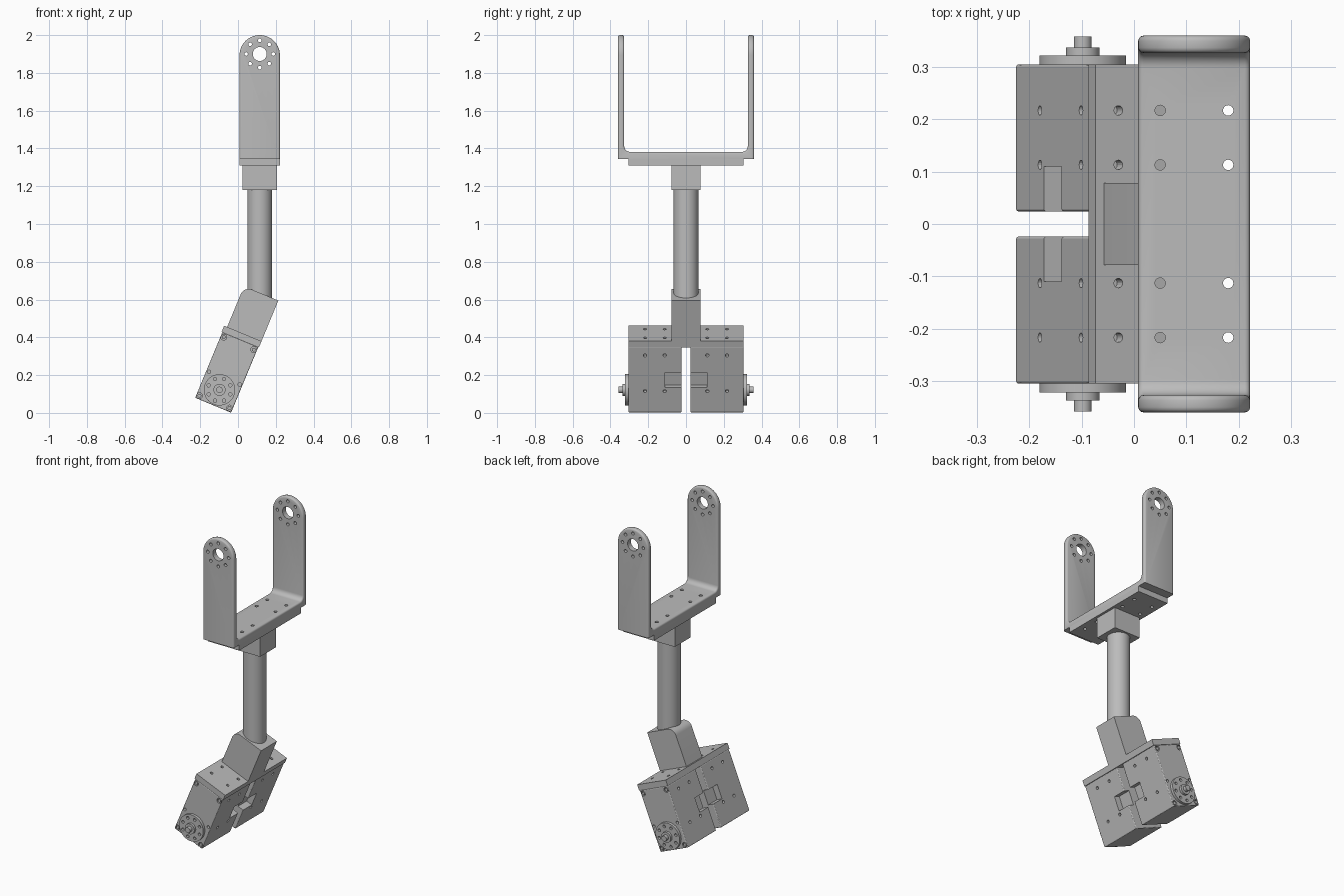
import bpy, bmesh
from math import radians, pi, sin, cos
from mathutils import Matrix, Vector

cube = bpy.data.objects.get("Cube")
if cube:
    bpy.data.objects.remove(cube, do_unlink=True)

grey = bpy.data.materials.new("light grey metal")
grey.use_nodes = True
COLOUR = (0.5, 0.5, 0.5, 1)
grey.diffuse_color = COLOUR
grey.node_tree.nodes["Principled BSDF"].inputs["Base Color"].default_value = COLOUR

TILT = radians(22.5)
PIVOT = (-0.098, 0, 0.122)      # shaft axis of the tilted lower unit


def add_box(bm, x0, x1, y0, y1, z0, z1):
    m = Matrix.Translation(((x0 + x1) / 2, (y0 + y1) / 2, (z0 + z1) / 2))
    m = m @ Matrix.Diagonal((abs(x1 - x0), abs(y1 - y0), abs(z1 - z0), 1))
    bmesh.ops.create_cube(bm, size=1, matrix=m)


def add_cyl(bm, centre, r, length, axis, sides=20):
    turn = {"X": Matrix.Rotation(pi / 2, 4, "Y"),
            "Y": Matrix.Rotation(pi / 2, 4, "X"),
            "Z": Matrix.Identity(4)}[axis]
    bmesh.ops.create_cone(bm, cap_ends=True, segments=sides, radius1=r, radius2=r,
                          depth=length, matrix=Matrix.Translation(centre) @ turn)


def add_prism(bm, points, direction):
    face = bm.faces.new([bm.verts.new(p) for p in points])
    out = bmesh.ops.extrude_face_region(bm, geom=[face])
    moved = [v for v in out["geom"] if isinstance(v, bmesh.types.BMVert)]
    bmesh.ops.translate(bm, verts=moved, vec=Vector(direction))
    bmesh.ops.recalc_face_normals(bm, faces=bm.faces)


def arc(cx, cz, r, start, end, n):
    angles = [radians(start + (end - start) * i / n) for i in range(n + 1)]
    return [(cx + r * cos(a), cz + r * sin(a)) for a in angles]


def make(name, bm, bevel=0, tilted=False):
    mesh = bpy.data.meshes.new(name)
    bm.to_mesh(mesh)
    bm.free()
    mesh.materials.append(grey)
    obj = bpy.data.objects.new(name, mesh)
    bpy.context.collection.objects.link(obj)
    if tilted:
        obj.location = PIVOT
        obj.rotation_euler = (0, TILT, 0)
    if bevel:
        mod = obj.modifiers.new("bevel", "BEVEL")
        mod.width, mod.segments = bevel, 3
        mod.limit_method, mod.angle_limit = "ANGLE", radians(40)
        bake(obj)
    return obj


def bake(obj):
    bpy.context.view_layer.update()
    graph = bpy.context.evaluated_depsgraph_get()
    mesh = bpy.data.meshes.new_from_object(obj.evaluated_get(graph))
    obj.modifiers.clear()
    obj.data = mesh


def boolean(obj, bm, operation="DIFFERENCE", tilted=False):
    tool = make("cutter", bm, tilted=tilted)
    tool.hide_render = True
    mod = obj.modifiers.new("cut", "BOOLEAN")
    mod.object, mod.operation, mod.solver = tool, operation, "EXACT"
    bake(obj)
    bpy.data.objects.remove(tool, do_unlink=True)


def ring(cx, cz, r, count=8):
    return [(cx + r * cos(2 * pi * i / count), cz + r * sin(2 * pi * i / count))
            for i in range(count)]


HOLE_Y = [s * y for s in (-1, 1) for y in (0.113, 0.217)]
X = 0.115                       # centre line of the upper parts

# U-shaped yoke: side profile, trimmed to round-topped arms
floor, fillet, inner = 1.382, 0.03, 0.327
right = arc(inner - fillet, floor + fillet, fillet, 0, -90, 6)
left = [(-y, z) for y, z in reversed(right)]
profile = [(-0.36, 1.345), (0.36, 1.345), (0.36, 2.1), (inner, 2.1)] + right + left
profile += [(-inner, 2.1), (-0.36, 2.1)]
bm = bmesh.new()
add_prism(bm, [(-0.2, y, z) for y, z in profile], (0.6, 0, 0))
yoke = make("yoke", bm)
bm = bmesh.new()
outline = [(X + 0.107, 1.2)] + arc(X, 1.893, 0.107, 0, 180, 32) + [(X - 0.107, 1.2)]
add_prism(bm, [(x, -0.5, z) for x, z in outline], (0, 1, 0))
boolean(yoke, bm, "INTERSECT")
# soften only the long rims of the arms
bm = bmesh.new()
bm.from_mesh(yoke.data)
rims = [e for e in bm.edges if len(e.link_faces) == 2
        and e.calc_face_angle(0) > 1 and all(v.co.z > 1.42 or abs(v.co.y) > 0.4 for v in e.verts)]
rims += [e for e in bm.edges if e not in rims and len(e.link_faces) == 2
         and e.calc_face_angle(0) > 1 and max(v.co.z for v in e.verts) > 1.379]
bmesh.ops.bevel(bm, geom=rims, offset=0.01, segments=3, profile=0.5, affect="EDGES",
                clamp_overlap=False)
bm.to_mesh(yoke.data)
bm.free()
bm = bmesh.new()
add_cyl(bm, (X, 0, 1.9), 0.037, 1, "Y", 32)
for x, z in ring(X, 1.9, 0.072):
    add_cyl(bm, (x, 0, z), 0.0095, 1, "Y", 16)
for y in HOLE_Y:
    for x in (X - 0.065, X + 0.065):
        add_cyl(bm, (x, y, 1.36), 0.01, 0.3, "Z", 16)
boolean(yoke, bm)

# Mounting plate under the yoke
bm = bmesh.new()
add_box(bm, X - 0.107, X + 0.107, -0.305, 0.305, 1.31, 1.345)
top_plate = make("top_plate", bm)
bm = bmesh.new()
for y in HOLE_Y:
    for x in (X - 0.065, X + 0.065):
        add_cyl(bm, (x, y, 1.33), 0.01, 0.3, "Z", 16)
boolean(top_plate, bm)

# Socket and tube
bm = bmesh.new()
add_box(bm, X - 0.092, X + 0.092, -0.078, 0.078, 1.18, 1.31)
make("tube_socket", bm)
bm = bmesh.new()
add_cyl(bm, (X, 0, 0.87), 0.066, 0.64, "Z", 48)
tube = make("tube", bm)

# Tilted neck with one rounded top edge
bm = bmesh.new()
side = [(0.107, 0.3), (0.107, 0.556)] + arc(-0.045, 0.511, 0.045, 90, 180, 8) + [(-0.09, 0.3)]
add_prism(bm, [(x, -0.078, z) for x, z in side], (0, 0.156, 0))
neck = make("neck", bm, tilted=True)

# Tilted plate holding the motors
bm = bmesh.new()
add_box(bm, -0.107, 0.107, -0.305, 0.305, 0.287, 0.323)
lower_plate = make("lower_plate", bm, tilted=True)
bm = bmesh.new()
for y in HOLE_Y:
    for x in (-0.06, 0.06):
        add_cyl(bm, (x, y, 0.32), 0.009, 0.05, "Z", 16)
boolean(lower_plate, bm, tilted=True)

# Pair of motors with output hubs
CORNERS = [(x, z) for x in (-0.086, 0.086) for z in (-0.069, 0.266)]
smooth = [yoke, tube, neck]
for s, word in ((1, "back"), (-1, "front")):
    bm = bmesh.new()
    add_box(bm, -0.103, 0.103, s * 0.024, s * 0.305, -0.088, 0.287)
    motor = make(word + "_motor", bm, 0.005, True)
    bm = bmesh.new()
    for u in (-1, 1):
        add_box(bm, u * 0.065, u * 0.15, 0, s * 0.11, 0.055, 0.143)
        for y in (0.113, 0.217):
            for z in (0.035, 0.24):
                add_cyl(bm, (u * 0.1, s * y, z), 0.009, 0.05, "X", 16)
        add_cyl(bm, (u * 0.088, s * 0.3, 0.067), 0.009, 0.04, "Y", 16)
    for x, z in CORNERS:
        add_cyl(bm, (x, s * 0.305, z), 0.0155, 0.024, "Y", 20)
    boolean(motor, bm, tilted=True)

    bm = bmesh.new()
    for x, z in CORNERS:
        add_cyl(bm, (x, s * 0.297, z), 0.01, 0.014, "Y", 16)
    screws = make(word + "_motor_screws", bm, tilted=True)

    bm = bmesh.new()
    add_cyl(bm, (0, s * 0.313, 0), 0.083, 0.018, "Y", 48)
    hub = make(word + "_hub", bm, tilted=True)
    bm = bmesh.new()
    for x, z in ring(0, 0, 0.062):
        add_cyl(bm, (x, s * 0.32, z), 0.009, 0.024, "Y", 16)
    boolean(hub, bm, tilted=True)

    bm = bmesh.new()
    add_cyl(bm, (0, s * 0.328, 0), 0.032, 0.018, "Y", 32)
    add_cyl(bm, (0, s * 0.342, 0), 0.017, 0.032, "Y", 24)
    shaft = make(word + "_shaft", bm, tilted=True)
    smooth += [screws, hub, shaft]

bpy.ops.object.select_all(action="DESELECT")
for obj in smooth:
    obj.select_set(True)
bpy.context.view_layer.objects.active = yoke
bpy.ops.object.shade_smooth_by_angle(angle=radians(35))
